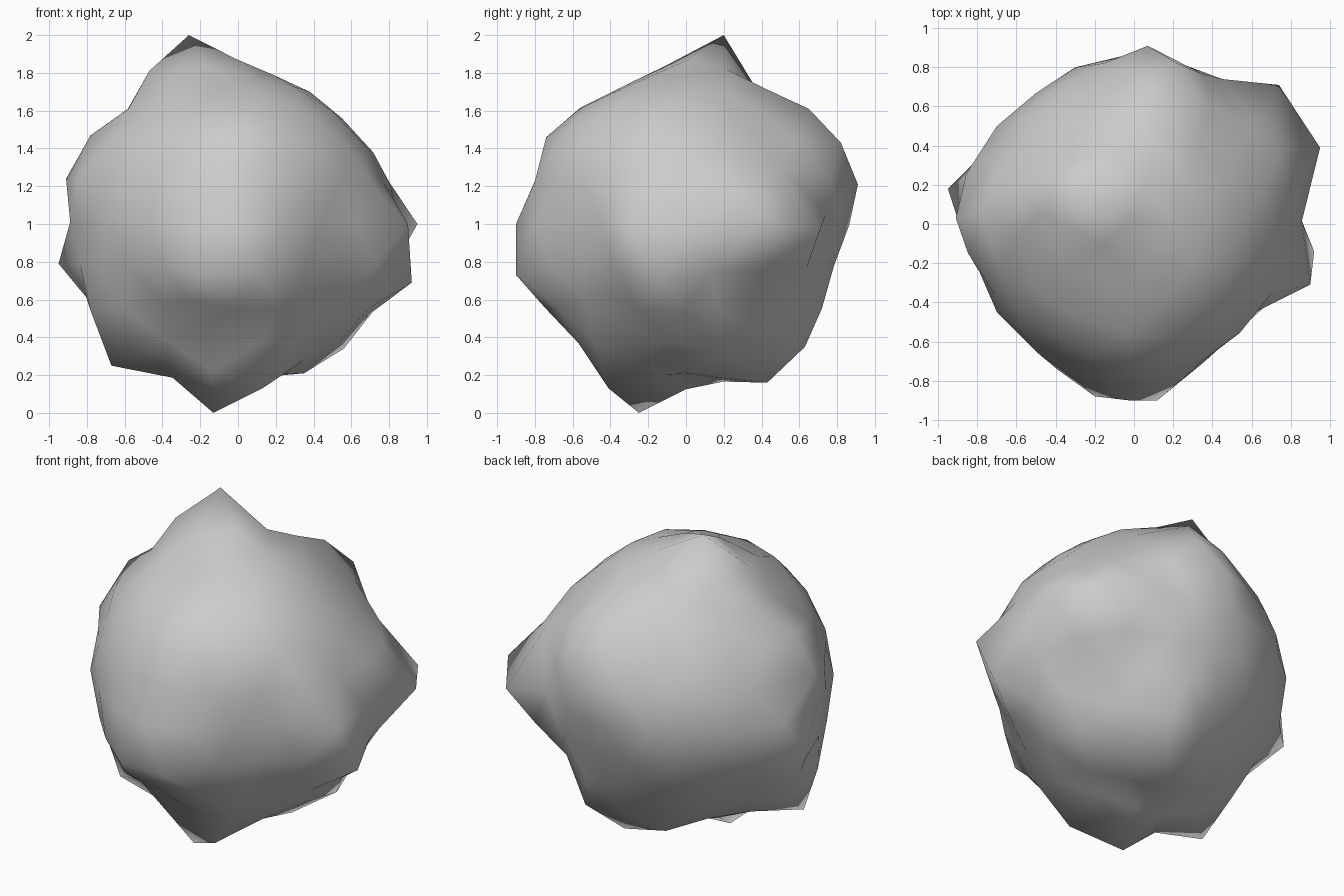
import bpy, bmesh, math
from mathutils import Vector

if "Cube" in bpy.data.objects:
    bpy.data.objects.remove(bpy.data.objects["Cube"])

BASE = 0.82      # typical radius
SPREAD = 0.18    # angular width of each lump

# sharp lumps, relative to the rock centre
PEAKS = [
    (-.26, .20, 1.0), (-.13, -.25, -1.0), (.95, .39, 0), (.74, .71, -.03),
    (.90, -.31, .0), (.92, -.14, -.31), (-.95, .18, -.21), (-.91, .03, .24),
    (.07, .91, .21), (-.03, -.90, 0), (.12, -.90, -.27), (-.20, -.88, -.27),
    (-.67, -.20, -.75), (.12, .43, -.84), (.25, .63, -.65), (.13, -.41, -.87),
    (.56, .17, -.66), (.35, .03, -.79), (-.47, .06, .81), (-.15, .41, -.79),
    (.14, .65, .61), (.22, .82, .43),
]
# gentle swellings
SOFT = [
    (-.58, -.03, .61), (.38, 0, .70), (.55, 0, .56), (-.12, .37, .72),
    (0, -.74, .46), (0, -.33, .73), (.68, .17, -.45), (.62, -.45, 0),
    (.43, -.64, 0), (-.7, -.45, 0), (-.7, .5, 0), (-.3, .80, 0),
    (.45, .74, .05), (.12, -.57, -.63), (-.78, .04, .47),
    (-.78, -.18, -.46), (.62, .5, .3),
]
# hollows that only lower the radius
HOLLOWS = [
    (.20, -.06, -.76), (-.33, .18, -.74), (.44, .54, -.42), (.50, .37, .45),
    (.28, .12, .75), (.74, -.19, .24), (.50, -.50, -.32), (.40, .34, .57),
]
pinned = [Vector(p) for p in PEAKS + SOFT]
points = pinned + [Vector(p) for p in HOLLOWS]


def radius(direction):
    total, weight = BASE * 0.2, 0.2
    for p in points:
        w = math.exp(-(direction.angle(p) / SPREAD) ** 2)
        total += w * p.length
        weight += w
    return total / weight


# lumpy rock from an icosphere
bm = bmesh.new()
bmesh.ops.create_icosphere(bm, subdivisions=3, radius=1)
dirs = {v: v.co.normalized() for v in bm.verts}
for v, d in dirs.items():
    v.co = d * radius(d)

# pull the nearest vertex onto each measured point
free = set(bm.verts)
for p in pinned:
    v = min(free, key=lambda q: (dirs[q].angle(p), q.index))
    free.remove(v)
    v.co = p

# even out the spacing of the other vertices, then restore their radius
for _ in range(4):
    for v in free:
        mean = sum((e.other_vert(v).co.normalized() for e in v.link_edges), Vector())
        d = (v.co.normalized() + mean / len(v.link_edges)).normalized()
        v.co = d * radius(d)

# stand on the ground
for v in bm.verts:
    v.co.z += 1
bmesh.ops.recalc_face_normals(bm, faces=bm.faces)
for f in bm.faces:
    f.smooth = True
mesh = bpy.data.meshes.new("rock")
bm.to_mesh(mesh)
bm.free()
rock = bpy.data.objects.new("rock", mesh)
bpy.context.collection.objects.link(rock)
